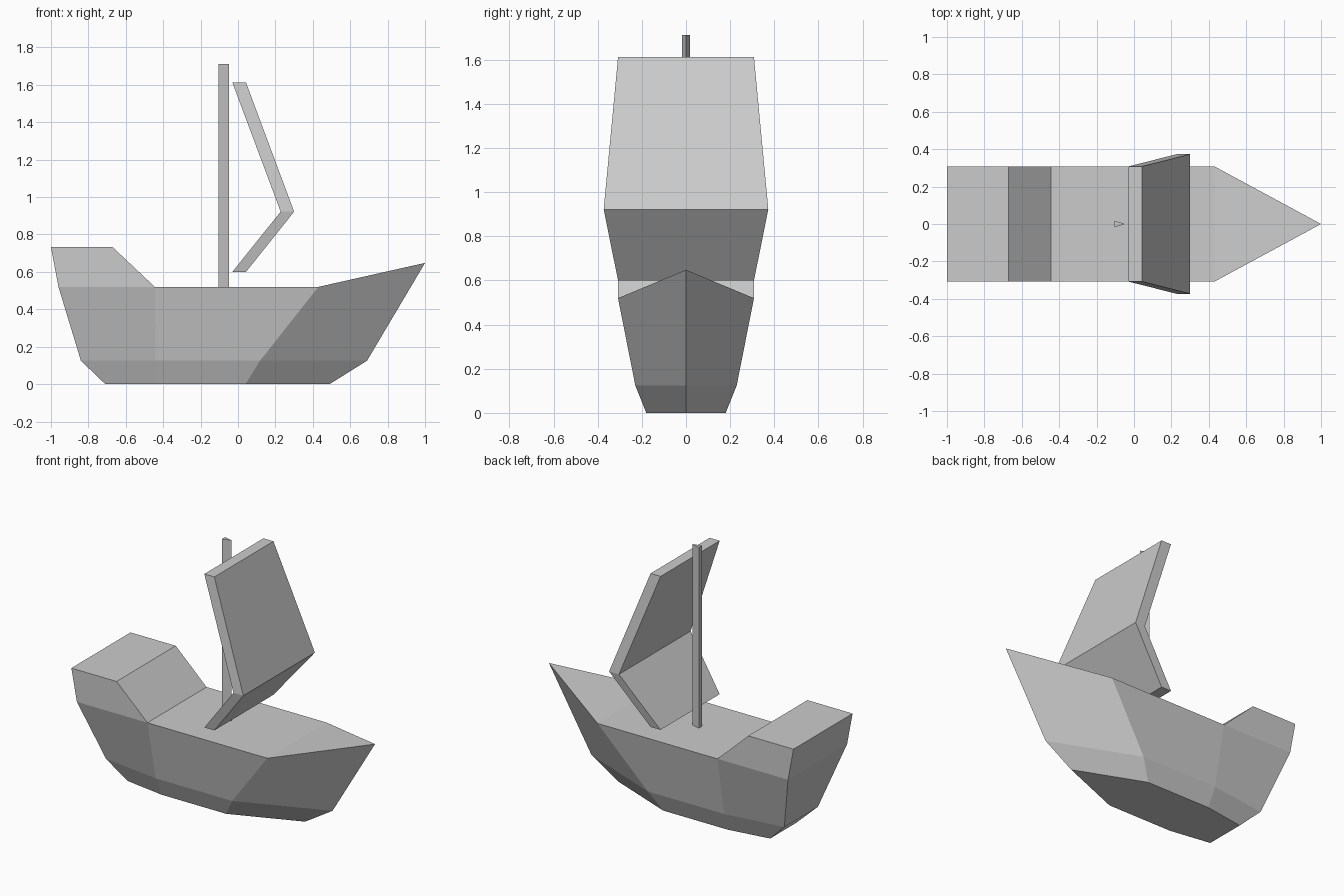
import bpy, bmesh

if "Cube" in bpy.data.objects:
    bpy.data.objects.remove(bpy.data.objects["Cube"])


def loft(name, rings):
    """Skin a closed tube through matching rings and cap both ends."""
    bm = bmesh.new()
    loops = [[bm.verts.new(p) for p in ring] for ring in rings]
    n = len(loops[0])
    for a, b in zip(loops, loops[1:]):
        for i in range(n):
            j = (i + 1) % n
            bm.faces.new((a[i], a[j], b[j], b[i]))
    bm.faces.new(loops[0])
    bm.faces.new(loops[-1])
    bmesh.ops.remove_doubles(bm, verts=bm.verts, dist=1e-4)
    return name, bm


def finish(name, bm):
    bmesh.ops.recalc_face_normals(bm, faces=bm.faces)
    mesh = bpy.data.meshes.new(name)
    bm.to_mesh(mesh)
    bm.free()
    bpy.context.collection.objects.link(bpy.data.objects.new(name, mesh))


def station(half):
    """Mirror a half section (deck, chine, keel) into a full ring."""
    return half + [(x, -y, z) for x, y, z in reversed(half)]


# Hull: sections from stern to midships, then the bow closes onto a stem line
sections = [
    [(-0.96, 0.308, 0.52), (-0.84, 0.175, 0.125), (-0.71, 0.137, 0)],
    [(-0.445, 0.308, 0.52), (-0.44, 0.23, 0.125), (-0.43, 0.18, 0)],
    [(0.43, 0.308, 0.52), (0.118, 0.23, 0.125), (0.04, 0.18, 0)],
]
stem = [(1.0, 0, 0.648), (0.69, 0, 0.125), (0.49, 0, 0)]
bm = bmesh.new()
rings = [[bm.verts.new(p) for p in station(s)] for s in sections]
bow = [bm.verts.new(p) for p in stem]
rings.append(bow + bow[::-1])
bm.faces.new(rings[0])
aft_deck = None
for a, b in zip(rings, rings[1:]):
    for i in range(6):
        j = (i + 1) % 6
        face = bm.faces.new(dict.fromkeys((a[i], a[j], b[j], b[i])))
        if i == 5 and aft_deck is None:
            aft_deck = face

# Raised stern deck, extruded from the aft deck panel
bm.normal_update()
top = bmesh.ops.extrude_discrete_faces(bm, faces=[aft_deck])["faces"][0]
for v in top.verts:
    v.co.x = -1.0 if v.co.x < -0.7 else -0.67
    v.co.z = 0.732
finish("hull", bm)

# Mast: thin three-sided prism
finish(*loft("mast", [[(-0.105, -0.017, z), (-0.048, 0, z), (-0.105, 0.017, z)]
                      for z in (0.52, 1.712)]))

# Sail: bent slab, widest at the fold
finish(*loft("sail", [[(x0, -w, z), (x1, -w, z), (x1, w, z), (x0, w, z)]
                      for x0, x1, w, z in ((-0.03, 0.043, 0.308, 0.6),
                                           (0.228, 0.3, 0.373, 0.922),
                                           (-0.03, 0.043, 0.308, 1.612))]))
